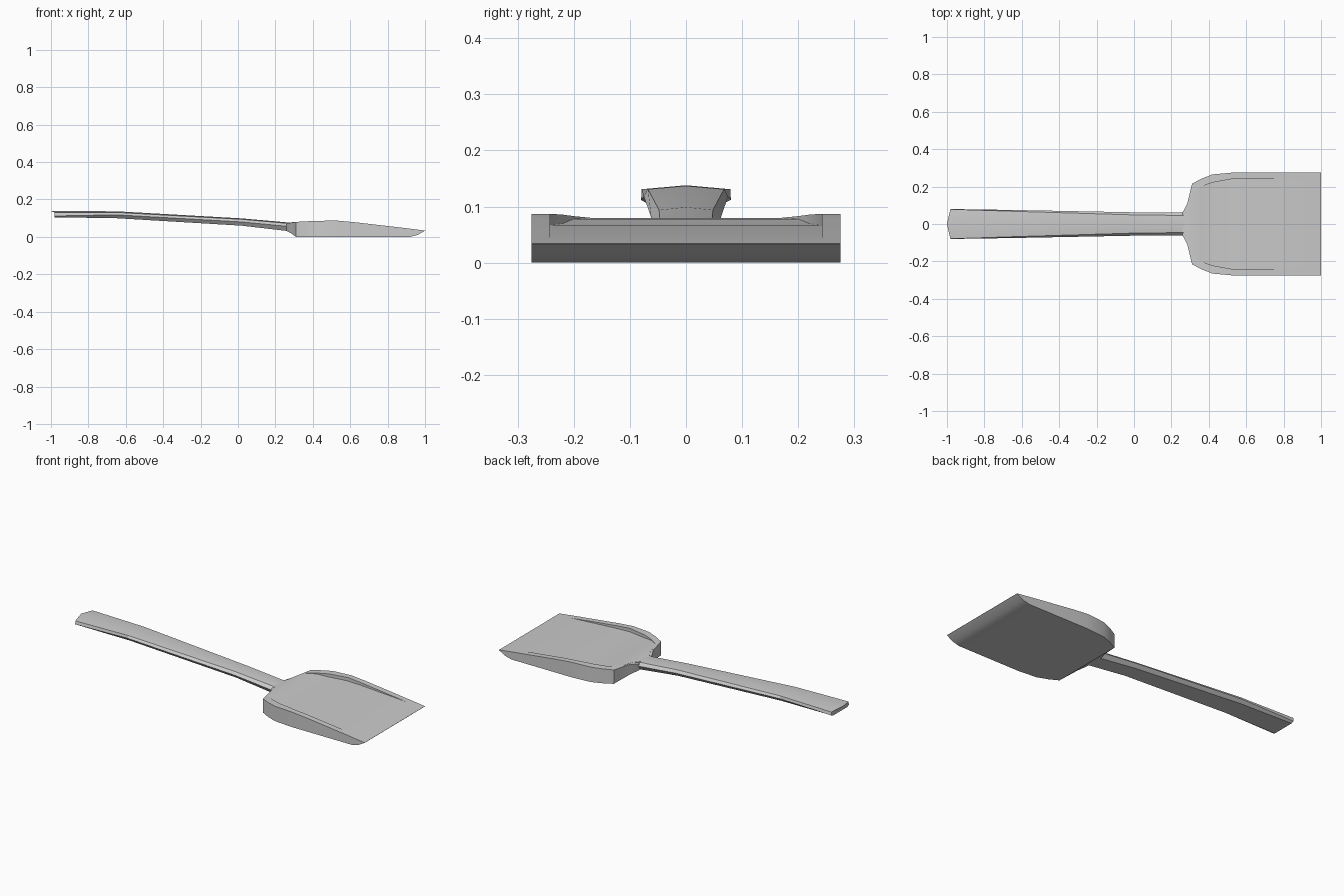
import bpy, bmesh

if "Cube" in bpy.data.objects:
    bpy.data.objects.remove(bpy.data.objects["Cube"])


def loft(name, sections, angle):
    """Skin a list of closed sections and cap both ends."""
    bm = bmesh.new()
    rings = [[bm.verts.new(p) for p in s] for s in sections]
    n = len(rings[0])
    for a, b in zip(rings, rings[1:]):
        for i in range(n):
            j = (i + 1) % n
            bm.faces.new((a[i], a[j], b[j], b[i]))
    bm.faces.new(rings[0])
    bm.faces.new(rings[-1])
    bmesh.ops.remove_doubles(bm, verts=bm.verts, dist=0.0002)
    bmesh.ops.recalc_face_normals(bm, faces=bm.faces)
    mesh = bpy.data.meshes.new(name)
    bm.to_mesh(mesh)
    bm.free()
    obj = bpy.data.objects.new(name, mesh)
    bpy.context.collection.objects.link(obj)
    bpy.ops.object.select_all(action='DESELECT')
    obj.select_set(True)
    bpy.context.view_layer.objects.active = obj
    bpy.ops.object.shade_smooth_by_angle(angle=angle)
    return obj


def mirrored(half, top=None):
    """Half section in +y, bottom to top, completed across y = 0."""
    mid = [top] if top else []
    return half + mid + [(x, -y, z) for x, y, z in reversed(half)]


# Blade: x, half width, bottom z, rim z, inner half width, floor z
blade = [
    (0.26, 0.062, 0.032, 0.070, 0.040, 0.075),
    (0.285, 0.110, 0.018, 0.077, 0.080, 0.078),
    (0.31, 0.215, 0.0, 0.080, 0.170, 0.080),
    (0.36, 0.242, 0.0, 0.083, 0.200, 0.078),
    (0.42, 0.265, 0.0, 0.086, 0.222, 0.069),
    (0.53, 0.275, 0.0, 0.087, 0.242, 0.067),
    (0.62, 0.275, 0.0, 0.079, 0.242, 0.064),
    (0.88, 0.275, 0.0, 0.049, 0.242, 0.048),
    (0.92, 0.275, 0.0, 0.044, 0.242, 0.044),
    (0.96, 0.275, 0.010, 0.039, 0.242, 0.039),
    (1.0, 0.275, 0.033, 0.034, 0.242, 0.034),
]
loft("blade", [mirrored([(x, w, zb), (x, w, rim), (x, inner, rim), (x, inner, zf)])
               for x, w, zb, rim, inner, zf in blade], 0.5)

# Handle: x, ridge z, shoulder (y, z), outer edge (y, z), underside (y, z)
handle = [
    (-1.0, 0.138, (0.079, 0.131), (0.080, 0.112), (0.066, 0.105)),
    (-0.65, 0.137, (0.068, 0.131), (0.075, 0.118), (0.060, 0.100)),
    (0.02, 0.099, (0.048, 0.094), (0.062, 0.080), (0.046, 0.060)),
    (0.27, 0.077, (0.046, 0.072), (0.062, 0.056), (0.046, 0.031)),
    (0.32, 0.075, (0.046, 0.070), (0.062, 0.052), (0.046, 0.025)),
]
sections = []
for x, ridge, *pts in handle:
    back = 0.018 if x == -1.0 else 0  # the tip is pointed at its centre
    half = [(x + back, y, z) for y, z in reversed(pts)]
    sections.append(mirrored(half, (x, 0, ridge)))
loft("handle", sections, 0.3)
